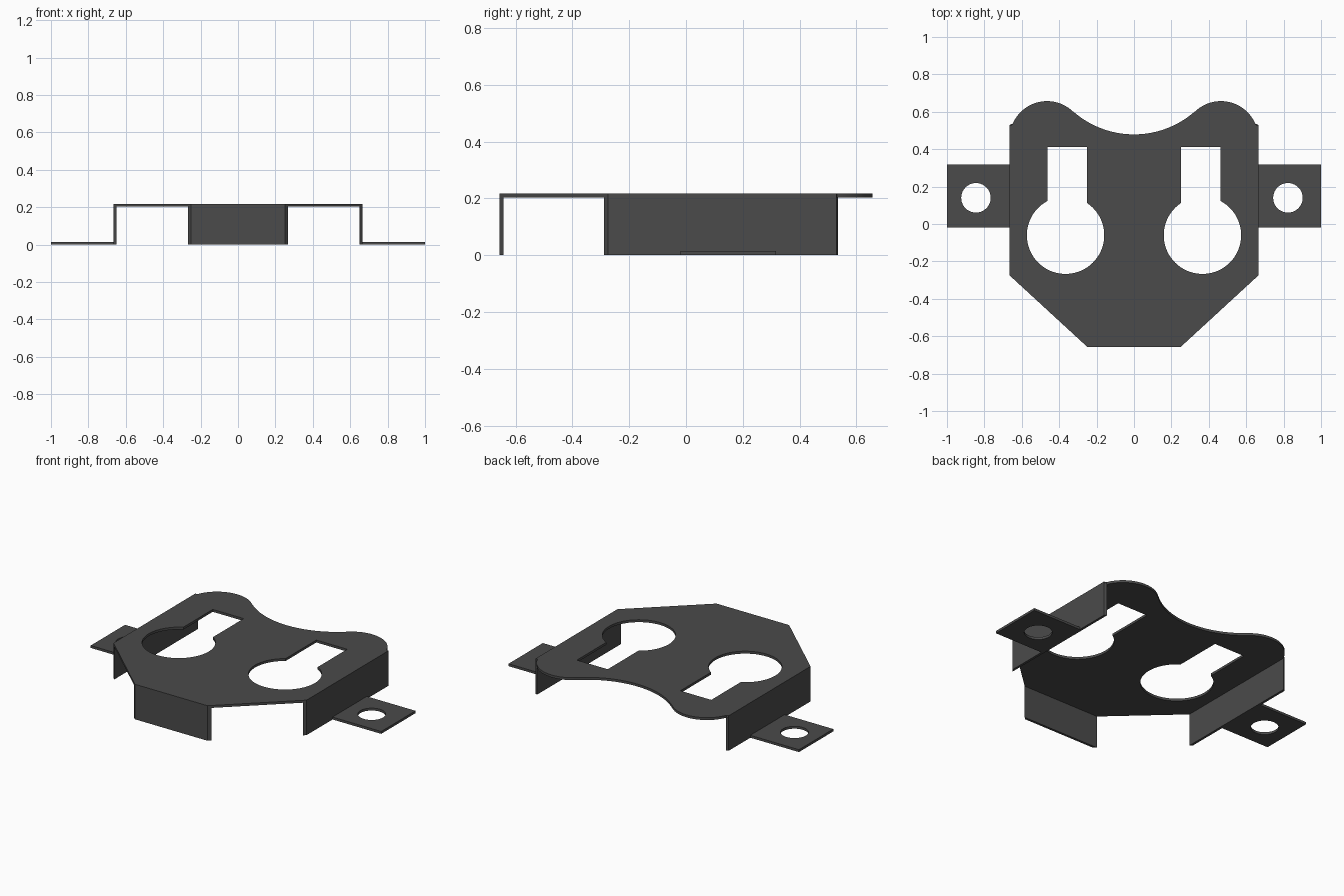
import bpy
import bmesh
import math

cube = bpy.data.objects.get("Cube")
if cube:
    bpy.data.objects.remove(cube, do_unlink=True)

# Single dark metal colour
metal = bpy.data.materials.new("dark_grey_metal")
metal.use_nodes = True
colour = (0.07, 0.07, 0.07, 1.0)
metal.diffuse_color = colour
metal.node_tree.nodes["Principled BSDF"].inputs["Base Color"].default_value = colour

T = 0.015      # sheet thickness
H = 0.218      # overall height
SIDE = 0.665   # half width of the raised body
FRONT = -0.657


def arc(cx, cy, r, start, end, n):
    """Points along a circular arc, angles in degrees."""
    return [(cx + r * math.cos(math.radians(start + (end - start) * i / n)),
             cy + r * math.sin(math.radians(start + (end - start) * i / n)))
            for i in range(n + 1)]


def sheet(name, loops, z0, z1):
    """Flat sheet: first loop is the outline, the others are holes."""
    bm = bmesh.new()
    edges = []
    for loop in loops:
        vs = [bm.verts.new((x, y, z0)) for x, y in loop]
        edges += [bm.edges.new((a, b)) for a, b in zip(vs, vs[1:] + vs[:1])]
    bmesh.ops.triangle_fill(bm, edges=edges, use_beauty=True)
    ext = bmesh.ops.extrude_face_region(bm, geom=bm.faces[:], use_keep_orig=True)
    top = [g for g in ext["geom"] if isinstance(g, bmesh.types.BMVert)]
    bmesh.ops.translate(bm, verts=top, vec=(0, 0, z1 - z0))
    bmesh.ops.recalc_face_normals(bm, faces=bm.faces[:])
    mesh = bpy.data.meshes.new(name)
    bm.to_mesh(mesh)
    bm.free()
    mesh.materials.append(metal)
    ob = bpy.data.objects.new(name, mesh)
    bpy.context.collection.objects.link(ob)
    bpy.ops.object.select_all(action='DESELECT')
    ob.select_set(True)
    bpy.context.view_layer.objects.active = ob
    bpy.ops.object.shade_smooth_by_angle(angle=math.radians(30))
    return ob


def flip(points, s):
    return [(s * x, y) for x, y in points]


# Half outline of the top plate: chamfered front, straight side, lobe, rear dip
dip_r = 0.492
dip_y = 0.479 + dip_r
tangent = math.degrees(math.atan2(dip_y - 0.457, -0.465))
half = [(0.25, FRONT), (SIDE, -0.275), (SIDE, 0.53), (0.655, 0.53)]
half += arc(0.465, 0.457, 0.2, 22, tangent, 28)
half += arc(0, dip_y, dip_r, tangent - 180, -90, 18)[1:]
outline = half + flip(half[:-1], -1)[::-1]

# Keyhole opening: round hole with a rectangular slot behind it
kx, ky, kr = 0.366, -0.06, 0.207
a0 = math.degrees(math.acos((0.463 - kx) / kr))
a1 = math.degrees(math.acos((0.25 - kx) / kr))
keyhole = [(0.25, 0.413), (0.463, 0.413)] + arc(kx, ky, kr, a0, a1 - 360, 56)

sheet("top_plate", [outline, keyhole, flip(keyhole, -1)], H - T, H)

# Front flange with ends cut along the chamfers
flange = [(-0.25, FRONT), (0.25, FRONT), (0.266, FRONT + T), (-0.266, FRONT + T)]
sheet("front_flange", [flange], 0, H - T)

# Side walls and mounting tabs; the tab holes sit slightly differently
for side, s, hole_x in (("left", 1, 0.823), ("right", -1, 0.845)):
    wall = [(SIDE, -0.275), (SIDE, 0.53), (SIDE - T, 0.536), (SIDE - T, -0.289)]
    sheet(side + "_wall", [flip(wall, s)], 0, H - T)
    tab = [(SIDE, -0.02), (1, -0.02), (1, 0.317), (SIDE, 0.317)]
    hole = arc(hole_x, 0.14, 0.079, 0, 360, 40)[:-1]
    sheet(side + "_mounting_tab", [flip(tab, s), flip(hole, s)], 0, T)
